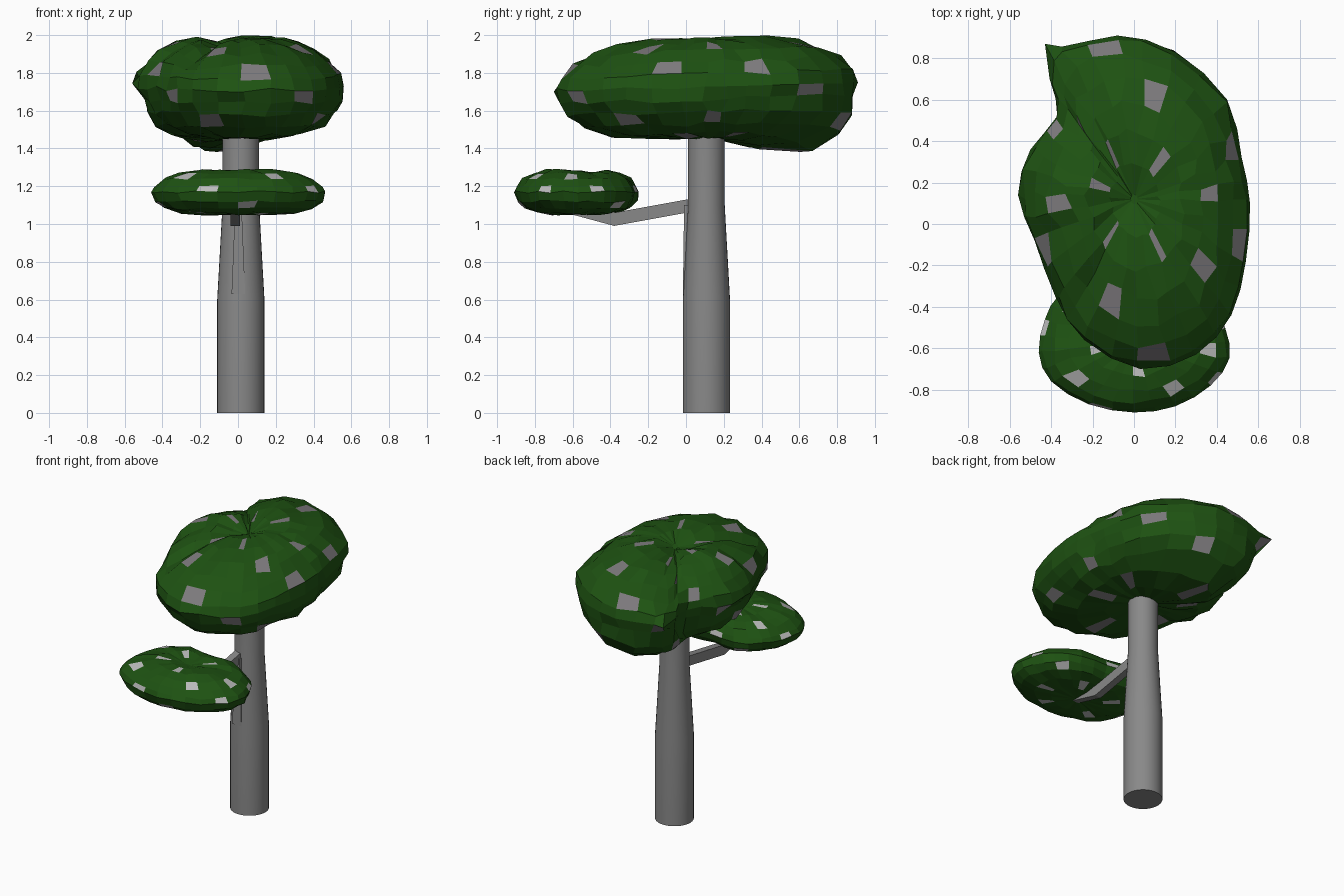
import bpy, bmesh, math, random
from mathutils import Vector

if "Cube" in bpy.data.objects:
    bpy.data.objects.remove(bpy.data.objects["Cube"])

random.seed(4)


def material(name, rgb):
    m = bpy.data.materials.new(name)
    m.diffuse_color = (*rgb, 1)
    m.use_nodes = True
    m.node_tree.nodes["Principled BSDF"].inputs["Base Color"].default_value = m.diffuse_color
    return m


def make(name, bm, mats=()):
    bmesh.ops.recalc_face_normals(bm, faces=bm.faces)
    me = bpy.data.meshes.new(name)
    bm.to_mesh(me)
    bm.free()
    ob = bpy.data.objects.new(name, me)
    bpy.context.collection.objects.link(ob)
    for m in mats:
        me.materials.append(m)
    return ob


def loft(bm, loops, patch=lambda row, seg: False):
    """Bridge equal-length loops of points and close both ends."""
    rings = [[bm.verts.new(p) for p in lp] for lp in loops]
    n = len(rings[0])
    for j in range(len(rings) - 1):
        for i in range(n):
            k = (i + 1) % n
            f = bm.faces.new((rings[j][i], rings[j][k],
                              rings[j + 1][k], rings[j + 1][i]))
            f.material_index = int(patch(j, i))
    bm.faces.new(rings[0])
    bm.faces.new(rings[-1])


def smooth_outline(pts):
    """Closed curve through the points, two segments per span."""
    out, n = [], len(pts)
    for i in range(n):
        a, b, c, d = (Vector(pts[(i + k) % n]) for k in (-1, 0, 1, 2))
        out += [b, (b + c) * 0.5625 - (a + d) * 0.0625]
    return out


def canopy(name, outline, hub, profile, patch, mats, shape, jitter):
    hub = Vector(hub)
    loops = []
    for r, z in profile:
        loop = []
        for p in smooth_outline(outline):
            q = hub + (p - hub) * r
            j = jitter * min(1, r * 2)
            x, y = q.x, q.y
            if r < 0.99:
                x += random.uniform(-j, j)
                y += random.uniform(-j, j)
            x, y, z2 = shape(x, y, z)
            loop.append((x, y, z2 + random.uniform(-j, j) * 0.7))
        loops.append(loop)
    bm = bmesh.new()
    loft(bm, loops, patch)
    return make(name, bm, mats)


leaf = material("leaf_green", (0.013, 0.085, 0.006))
bark = material("bark_grey", (0.25, 0.25, 0.25))
grey = material("patch_grey", (0.21, 0.2, 0.21))
pale = material("patch_pale", (0.5, 0.5, 0.5))

# Trunk: straight base, taper, narrower top hidden in the canopy
bm = bmesh.new()
loft(bm, [[(0.015 + r * math.cos(math.tau * i / 32),
            0.108 + r * math.sin(math.tau * i / 32), z) for i in range(32)]
          for r, z in [(0.125, 0), (0.125, 0.6), (0.097, 1.1), (0.097, 1.6)]])
trunk = make("trunk", bm, [bark])
for p in trunk.data.polygons:
    p.use_smooth = len(p.vertices) == 4

# Branch: flat strip bending up into the lower canopy
bm = bmesh.new()
loft(bm, [[(-0.04, y, z), (0.01, y, z), (0.01, y, z + 0.07), (-0.04, y, z + 0.07)]
          for y, z in [(0.06, 1.07), (-0.38, 0.99), (-0.64, 1.06)]])
make("branch", bm, [bark])

# Wedge on the trunk front under the branch
bm = bmesh.new()
loft(bm, [[(-w, 0.1, z), (w + 0.004, 0.1, z), (w + 0.004, y, z), (-w, y, z)]
          for w, y, z in [(0.034, -0.0165, 0.63), (0.015, -0.01, 1.1)]])
make("branch_root", bm, [bark])


# Upper canopy: lumpy cushion with a drooping back lobe and top creases
def dist_to_segment(p, a, b):
    a, b, p = Vector(a), Vector(b), Vector(p)
    t = max(0, min(1, (p - a).dot(b - a) / (b - a).length_squared))
    return (p - a - (b - a) * t).length


def upper_shape(x, y, z):
    z0 = z
    if z0 < 1.62:
        z -= 0.11 * math.exp(-((x + 0.12) ** 2 + (y - 0.58) ** 2) / 0.085)
    if z0 > 1.8:
        d = min(dist_to_segment((x, y), (-0.05, 0.2), (-0.28, -0.55)),
                dist_to_segment((x, y), (-0.05, 0.2), (-0.38, 0.75)))
        z -= 0.05 * math.exp(-(d / 0.06) ** 2)
    # left bulge only near its sharp rim
    if x < -0.47 and not 1.72 < z0 < 1.82:
        x = -0.47 + (x + 0.47) * 0.3
    z += 0.03 * (y - 0.1)
    # fuller underside at the back
    if z0 < 1.7 and y > 0.5:
        y = min(0.88, 0.5 + (y - 0.5) * (1 + (1.7 - z0) * 1.7))
    # leaf mass drawn out to the back left
    w = math.exp(-((x + 0.34) ** 2 + (y - 0.78) ** 2) / 0.015)
    w *= math.exp(-((z0 - 1.73) / 0.15) ** 2)
    return x - 0.06 * w, y + 0.045 * w, z


upper_outline = [(0.56, 0.1), (0.52, 0.32), (0.45, 0.6), (0.2, 0.83),
                 (-0.08, 0.91), (-0.3, 0.82), (-0.38, 0.68), (-0.37, 0.52),
                 (-0.5, 0.36), (-0.56, 0.14), (-0.48, -0.08), (-0.38, -0.35),
                 (-0.24, -0.56), (0.03, -0.7), (0.3, -0.63), (0.47, -0.44),
                 (0.54, -0.18)]
upper_profile = [(0.03, 1.95), (0.22, 1.985), (0.42, 1.98), (0.58, 1.955),
                 (0.75, 1.915), (0.88, 1.86), (0.97, 1.79), (1.0, 1.73),
                 (0.97, 1.66), (0.92, 1.6), (0.8, 1.53), (0.62, 1.48),
                 (0.35, 1.46), (0.05, 1.46)]
upper = canopy("upper_canopy", upper_outline, (0, 0.12), upper_profile,
               lambda j, i: j % 2 == 1 and (i + 2 * j) % 6 == 0,
               (leaf, grey), upper_shape, 0.018)
# Pointed leaf tip at the back left
tip = min(upper.data.vertices,
          key=lambda v: (v.co - Vector((-0.42, 0.84, 1.75))).length)
tip.co = (-0.43, 0.87, 1.76)


# Lower canopy: small flat cushion with a shallow dip across the top
def lower_shape(x, y, z):
    dip = 0.015 * math.exp(-((y + 0.5) / 0.08) ** 2) if z > 1.24 else 0
    return x, y, z - dip


lower_outline = [(0.46, -0.65), (0.44, -0.5), (0.36, -0.37), (0.2, -0.28),
                 (0, -0.27), (-0.2, -0.25), (-0.36, -0.34), (-0.43, -0.46),
                 (-0.46, -0.62), (-0.4, -0.76), (-0.22, -0.87), (0, -0.91),
                 (0.2, -0.88), (0.37, -0.78)]
lower_profile = [(0.04, 1.275), (0.25, 1.285), (0.48, 1.287), (0.68, 1.27),
                 (0.85, 1.24), (0.96, 1.2), (1.0, 1.17), (0.96, 1.12),
                 (0.85, 1.085), (0.65, 1.06), (0.4, 1.05), (0.05, 1.05)]
canopy("lower_canopy", lower_outline, (0, -0.57), lower_profile,
       lambda j, i: j % 2 == 1 and (i + 2 * j) % 6 == 0, (leaf, pale),
       lower_shape, 0.009)
